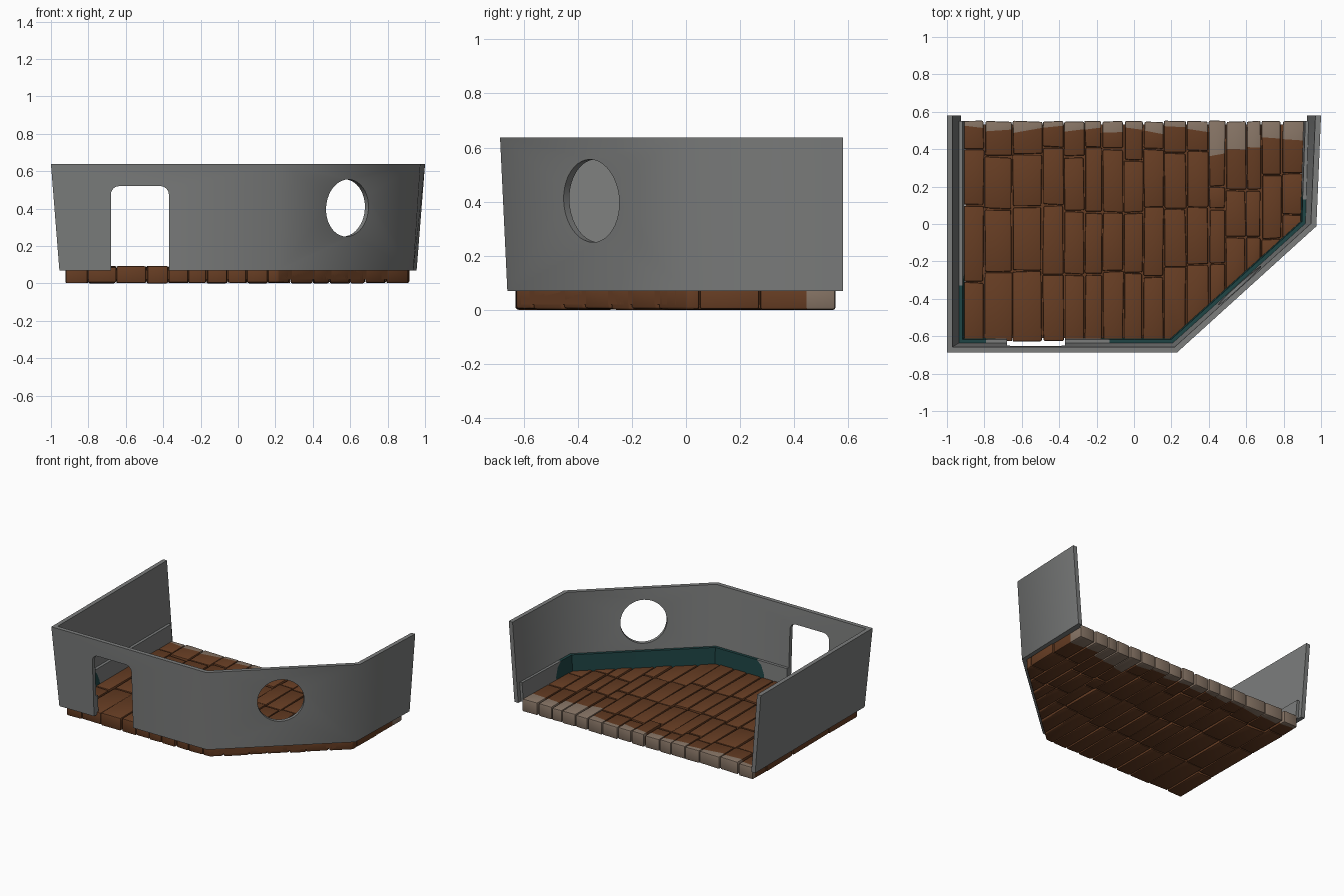
import bpy, bmesh, random
from math import cos, sin, pi, radians
from mathutils import Vector, Matrix

random.seed(4)
if "Cube" in bpy.data.objects:
    bpy.data.objects.remove(bpy.data.objects["Cube"])


def material(name, r, g, b):
    m = bpy.data.materials.new(name)
    m.use_nodes = True
    m.diffuse_color = (r, g, b, 1)
    m.node_tree.nodes["Principled BSDF"].inputs["Base Color"].default_value = (r, g, b, 1)
    return m


GREY = material("wall grey", 0.2, 0.205, 0.203)
TEAL = material("dark teal", 0.013, 0.058, 0.058)
BROWN = material("wood brown", 0.135, 0.047, 0.017)
TAUPE = material("worn taupe", 0.24, 0.175, 0.13)


def make_object(name, bm, mats):
    bmesh.ops.recalc_face_normals(bm, faces=bm.faces)
    me = bpy.data.meshes.new(name)
    bm.to_mesh(me)
    bm.free()
    for m in mats:
        me.materials.append(m)
    ob = bpy.data.objects.new(name, me)
    bpy.context.collection.objects.link(ob)
    return ob


def activate(ob):
    bpy.ops.object.select_all(action="DESELECT")
    ob.select_set(True)
    bpy.context.view_layer.objects.active = ob


def cut(bm, point, normal, **kw):
    geom = bm.verts[:] + bm.edges[:] + bm.faces[:]
    return bmesh.ops.bisect_plane(bm, geom=geom, plane_co=point, plane_no=normal, **kw)


# Wall footprint at the foot and at the rim, open at the back
Z0, Z1 = 0.07, 0.637
FOOT = [(-0.955, 0.58), (-0.955, -0.66), (0.215, -0.66), (0.938, -0.01), (0.955, 0.58)]
RIM = [(-1, 0.58), (-1, -0.687), (0.23, -0.687), (0.975, -0.012), (1, 0.58)]


def inset_path(z, d, back):
    """Footprint at height z, moved inward by d with mitred corners."""
    t = (z - Z0) / (Z1 - Z0)
    pts = [Vector(a).lerp(Vector(b), t) for a, b in zip(FOOT, RIM)]
    dirs = [(b - a).normalized() for a, b in zip(pts, pts[1:])]
    norms = [Vector((-v.y, v.x)) for v in dirs]
    out = []
    for i, p in enumerate(pts):
        a, b = norms[max(i - 1, 0)], norms[min(i, len(norms) - 1)]
        q = p + (a + b) * d / (1 + a.dot(b))
        if i in (0, len(pts) - 1):
            q.y = back
        out.append((q.x, q.y, z))
    return out


def loft(section, back):
    """Sweep a four-sided (height, inset) section along the footprint."""
    bm = bmesh.new()
    rows = [[bm.verts.new(p) for p in inset_path(z, d, back)] for z, d in section]
    n = len(rows)
    for k in range(n):
        a, b = rows[k], rows[(k + 1) % n]
        for i in range(len(a) - 1):
            bm.faces.new((a[i], a[i + 1], b[i + 1], b[i]))
    bm.faces.new([r[0] for r in rows])
    bm.faces.new([r[-1] for r in rows])
    return bm


wall = make_object("wall", loft([(Z0, 0), (Z1, 0), (Z1, 0.03), (Z0, 0.03)], 0.58), [GREY])

# Skirting board with teal stretches whose upper ends are chamfered
TOP = 0.205
bm = loft([(Z0, 0.028), (TOP, 0.028), (TOP, 0.05), (Z0, 0.05)], 0.55)
X, Y, UP = Vector((1, 0, 0)), Vector((0, 1, 0)), Vector((0, 0, 1))


def end_planes(axis, pos):
    """Outward planes closing a painted stretch at pos along axis."""
    return [(axis * pos.real + UP * (TOP - h), axis + UP * s)
            for h, s in ((0, 0), (0.09, 0.4), (0.05, 1.2))]


left_patch = end_planes(Y, -0.27) + end_planes(X, -0.73)
right_patch = end_planes(-X, 0.19) + end_planes(Y, 0.19)
for p, n in left_patch + right_patch:
    cut(bm, p, n.normalized())
for f in bm.faces:
    c = f.calc_center_median()
    patch = left_patch if c.x < -0.5 else right_patch
    f.material_index = int(all((c - p).dot(n) < 0 for p, n in patch))
skirting = make_object("skirting_board", bm, [GREY, TEAL])

# Doorway cutter: arch profile with rounded upper corners
DL, DR, DT, R = -0.68, -0.37, 0.52, 0.045
bm = bmesh.new()
profile = [(DL, 0), (DR, 0)]
for cx, start in ((DR - R, 0), (DL + R, pi / 2)):
    profile += [(cx + R * cos(start + k * pi / 12), DT - R + R * sin(start + k * pi / 12))
                for k in range(7)]
face = bm.faces.new([bm.verts.new((x, -0.8, z)) for x, z in profile])
ext = bmesh.ops.extrude_face_region(bm, geom=[face])["geom"]
bmesh.ops.translate(bm, vec=(0, 0.3, 0), verts=[v for v in ext if isinstance(v, bmesh.types.BMVert)])
door_cutter = make_object("door_cutter", bm, [GREY])

# Round window cutter across the slanted wall
bm = bmesh.new()
axis = Vector((0.67, -0.74, 0))
place = Matrix.Translation((0.585, -0.35, 0.403)) @ axis.to_track_quat("Z", "Y").to_matrix().to_4x4()
bmesh.ops.create_cone(bm, cap_ends=True, segments=40, radius1=0.153, radius2=0.153,
                      depth=0.3, matrix=place)
window_cutter = make_object("window_cutter", bm, [GREY])

for ob, cutters in ((wall, (door_cutter, window_cutter)), (skirting, (door_cutter,))):
    activate(ob)
    for c in cutters:
        mod = ob.modifiers.new("opening", "BOOLEAN")
        mod.operation, mod.solver, mod.object = "DIFFERENCE", "EXACT", c
        bpy.ops.object.modifier_apply(modifier=mod.name)
for c in (door_cutter, window_cutter):
    bpy.data.objects.remove(c)
activate(wall)
bpy.ops.object.shade_smooth_by_angle(angle=radians(50))

# Floor tiles in columns: (right edge, worn start, joints from back to front)
COLUMNS = [
    (-0.80, 0.52, (0.40, 0.10, -0.31)), (-0.65, 0.50, (0.36, 0.08, -0.26)),
    (-0.49, 0.50, (0.37, 0.09, -0.25)), (-0.375, 0.52, (0.41, 0.10, -0.27)),
    (-0.265, 0.50, (0.36, 0.07, -0.27)), (-0.17, 0.51, (0.41, 0.06, -0.27)),
    (-0.055, 0.49, (0.40, 0.06, -0.25)), (0.05, 0.51, (0.34, 0.06, -0.26)),
    (0.16, 0.49, (0.40, 0.09, -0.28)), (0.28, 0.52, (0.38, 0.08, -0.23)),
    (0.40, 0.50, (0.39, 0.09, -0.22)), (0.49, 0.37, (0.20, 0.08, -0.21)),
    (0.60, 0.40, (0.18, -0.07)), (0.68, 0.41, (0.18, -0.07)),
    (0.79, 0.46, (0.26, -0.08)), (0.915, 0.45, (0.27, 0.05)),
]
BACK, FRONT, LEFT, GAP = 0.552, -0.63, -0.922, 0.003
SLANT_CO, SLANT_NO = Vector((0.21, -0.63, 0)), Vector((0.67, -0.74, 0)).normalized()


def block(x0, x1, y0, y1, z0, z1, jitter=0):
    """Box with slightly skewed corners, trimmed along the slanted wall."""
    bm = bmesh.new()
    bmesh.ops.create_cube(bm, size=1)
    skew = {}
    for v in bm.verts:
        key = (v.co.x > 0, v.co.y > 0)
        dx, dy = skew.setdefault(key, [random.uniform(-jitter, jitter) for _ in "xy"])
        v.co = ((x1 if key[0] else x0) + dx, (y1 if key[1] else y0) + dy,
                z1 if v.co.z > 0 else z0)
    res = cut(bm, SLANT_CO, SLANT_NO, clear_outer=True)
    edges = [g for g in res["geom_cut"] if isinstance(g, bmesh.types.BMEdge)]
    if edges and bm.faces:
        bmesh.ops.contextual_create(bm, geom=edges)
    return bm


floor = bmesh.new()
x0 = LEFT
for x1, worn, joints in COLUMNS:
    ys = [BACK, *joints, FRONT]
    for y1, y0 in zip(ys, ys[1:]):
        bm = block(x0 + GAP, x1 - GAP, y0 + GAP, y1 - GAP, random.uniform(0, 0.005),
                   random.uniform(0.087, 0.094), 0.004)
        if bm.faces:
            bmesh.ops.bevel(bm, geom=bm.edges[:], offset=0.008, segments=2,
                            affect="EDGES", profile=0.5, clamp_overlap=True)
            tilt = Vector((random.uniform(-0.2, 0.2), 1, 0)).normalized()
            co = Vector(((x0 + x1) / 2, worn, 0))
            cut(bm, co, tilt)
            bmesh.ops.recalc_face_normals(bm, faces=bm.faces)
            for f in bm.faces:
                f.material_index = int((f.calc_center_median() - co).dot(tilt) > 0)
            piece = bpy.data.meshes.new("piece")
            bm.to_mesh(piece)
            floor.from_mesh(piece)
            bpy.data.meshes.remove(piece)
        bm.free()
    x0 = x1
tiles = make_object("floor_tiles", floor, [BROWN, TAUPE])
activate(tiles)
bpy.ops.object.shade_smooth_by_angle(angle=radians(40))

# Solid bed closing the joints between tiles
make_object("floor_bed", block(LEFT + 0.02, 0.89, FRONT + 0.02, BACK - 0.02, 0.02, 0.072), [BROWN])
